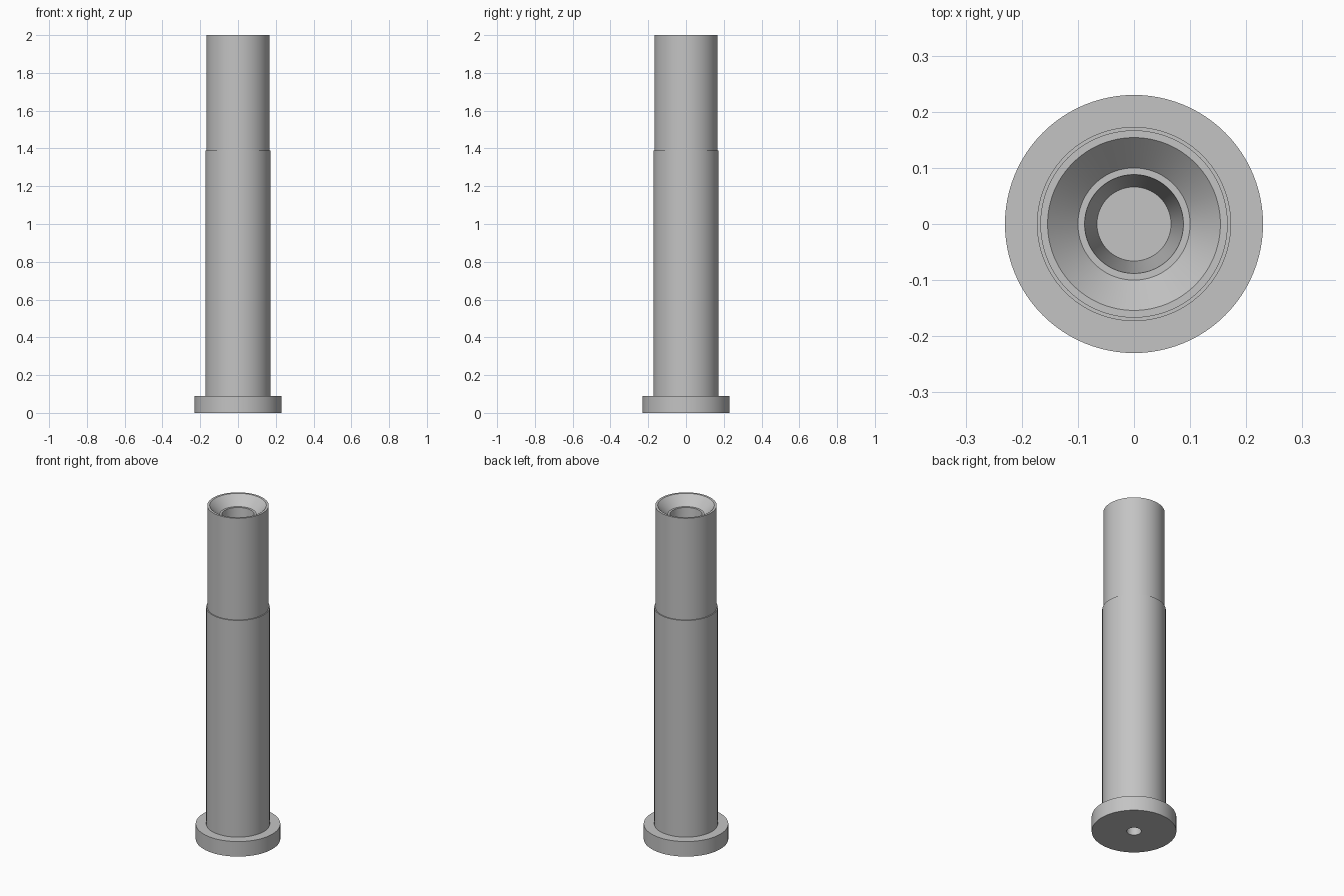
import bpy, bmesh, math

cube = bpy.data.objects.get("Cube")
if cube:
    bpy.data.objects.remove(cube, do_unlink=True)

steel = bpy.data.materials.new("grey steel")
steel.use_nodes = True
grey = (0.55, 0.55, 0.55, 1)
steel.diffuse_color = grey
steel.node_tree.nodes["Principled BSDF"].inputs["Base Color"].default_value = grey


def lathe(name, profile, steps=96):
    """Spin a (radius, height) profile around the z axis into a closed solid."""
    bm = bmesh.new()
    verts = [bm.verts.new((r, 0, z)) for r, z in profile]
    edges = [bm.edges.new(pair) for pair in zip(verts, verts[1:])]
    bmesh.ops.spin(bm, geom=verts + edges, cent=(0, 0, 0), axis=(0, 0, 1),
                   angle=math.tau, steps=steps)
    bmesh.ops.remove_doubles(bm, verts=bm.verts, dist=0.0001)
    bmesh.ops.recalc_face_normals(bm, faces=bm.faces)
    mesh = bpy.data.meshes.new(name)
    bm.to_mesh(mesh)
    bm.free()
    mesh.materials.append(steel)
    obj = bpy.data.objects.new(name, mesh)
    bpy.context.collection.objects.link(obj)
    bpy.ops.object.select_all(action="DESELECT")
    obj.select_set(True)
    bpy.context.view_layer.objects.active = obj
    bpy.ops.object.shade_smooth_by_angle(angle=math.radians(25))
    return obj


# Flanged sleeve: blind hole below, stepped shaft, countersunk tapered bore above
bottom_hole = [(0, 0.2), (0.04, 0.2), (0.04, 0)]
flange = [(0.23, 0), (0.23, 0.09)]
shaft = [(0.173, 0.09), (0.173, 1.39), (0.167, 1.39), (0.167, 2)]
countersink = [(0.154, 2), (0.1, 1.946)]
bore = [(0.088, 1.946), (0.066, 1.65), (0, 1.65)]
lathe("flanged_sleeve", bottom_hole + flange + shaft + countersink + bore)
